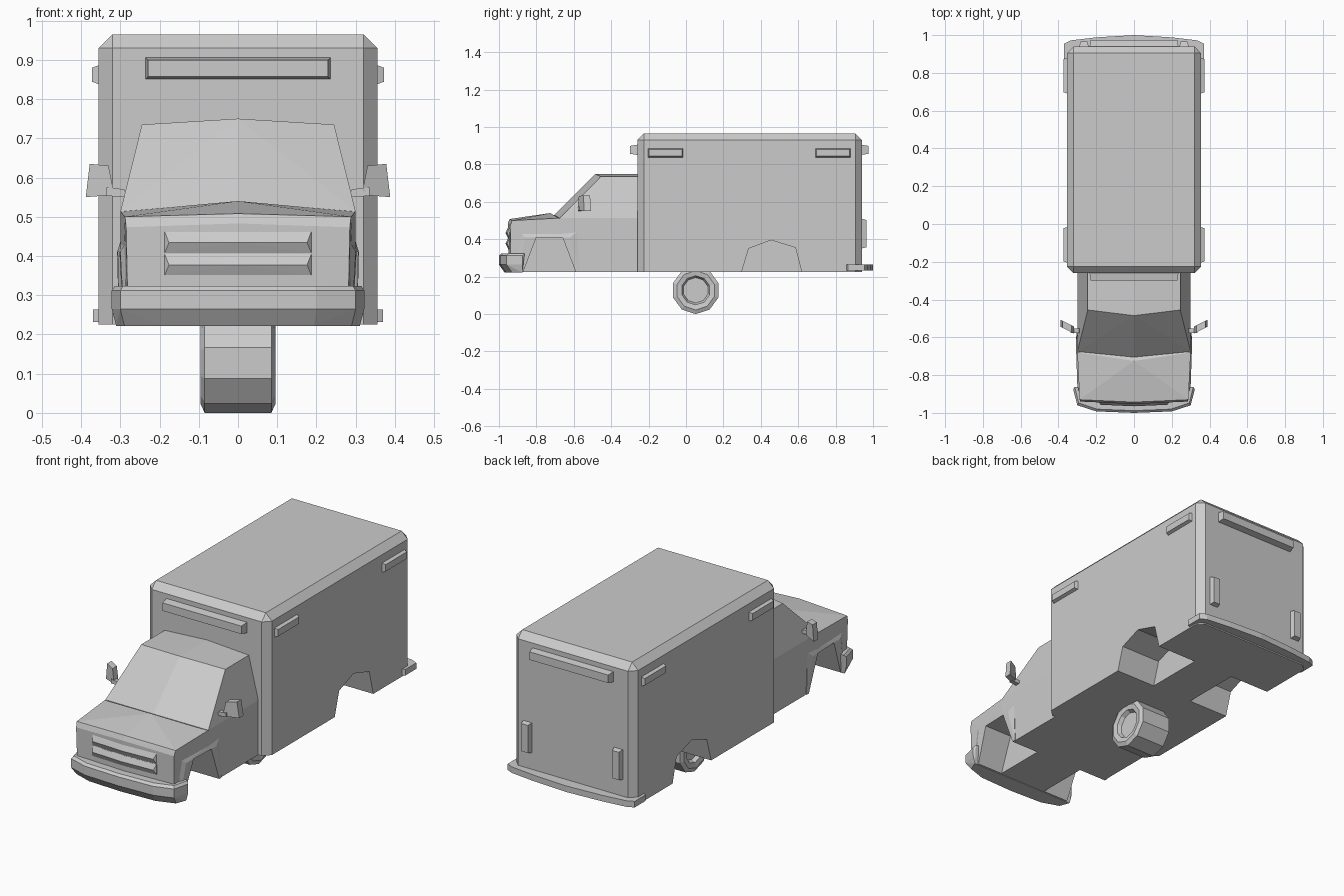
import bpy, bmesh, math
from mathutils import Vector

if "Cube" in bpy.data.objects:
    bpy.data.objects.remove(bpy.data.objects["Cube"], do_unlink=True)

grey = bpy.data.materials.new("plain_grey")
grey.use_nodes = True
grey.diffuse_color = (0.6, 0.6, 0.6, 1)
grey.node_tree.nodes["Principled BSDF"].inputs["Base Color"].default_value = (0.6, 0.6, 0.6, 1)


def finish(name, bm):
    bmesh.ops.recalc_face_normals(bm, faces=bm.faces)
    mesh = bpy.data.meshes.new(name)
    bm.to_mesh(mesh)
    bm.free()
    mesh.materials.append(grey)
    obj = bpy.data.objects.new(name, mesh)
    bpy.context.collection.objects.link(obj)
    return obj


def hull(name, points, mirror=False):
    """Flat-faced convex solid around the points, optionally symmetric in x."""
    pts = {tuple(p) for p in points}
    if mirror:
        pts |= {(-x, y, z) for x, y, z in pts}
    bm = bmesh.new()
    for p in sorted(pts):
        bm.verts.new(p)
    out = bmesh.ops.convex_hull(bm, input=bm.verts)
    loose = [v for v in out["geom_interior"] if isinstance(v, bmesh.types.BMVert)]
    bmesh.ops.delete(bm, geom=loose, context='VERTS')
    bmesh.ops.dissolve_limit(bm, angle_limit=0.01, verts=bm.verts, edges=bm.edges)
    return finish(name, bm)


def flip(points, side):
    return [(side * x, y, z) for x, y, z in points]


def lamp(name, centre, half, axis, out):
    """Box on a wall, its outer face slightly smaller than its base."""
    points = []
    for a in (-1, 1):
        for b in (-1, 1):
            for c in (-1, 1):
                s = Vector((a, b, c))
                shrink = 0.007 if s[axis] == out else 0
                points.append(tuple(centre[i] + s[i] * (half[i] - (shrink if i != axis else 0))
                                    for i in range(3)))
    return hull(name, points)


def cut_arches(targets, outline, inner):
    """Cut a wheel arch into both sides of the targets."""
    for side in (-1, 1):
        cutter = hull("arch_cutter", flip([(x, y, z) for y, z in outline for x in (inner, 0.5)], side))
        cutter.hide_render = True
        for obj in targets:
            mod = obj.modifiers.new("arch", 'BOOLEAN')
            mod.operation = 'DIFFERENCE'
            mod.solver = 'EXACT'
            mod.object = cutter
            bpy.context.view_layer.objects.active = obj
            bpy.ops.object.modifier_apply(modifier=mod.name)
        bpy.data.objects.remove(cutter, do_unlink=True)


# Cargo box with chamfered upright and roof edges
floor, roof = 0.225, 0.965
bm = bmesh.new()
bmesh.ops.create_cube(bm, size=1)
for v in bm.verts:
    v.co = (v.co.x * 0.71, v.co.y * 1.2 + 0.34, roof if v.co.z > 0 else floor)
edges = [e for e in bm.edges if max(v.co.z for v in e.verts) > 0.5]
bmesh.ops.bevel(bm, geom=edges, offset=0.035, segments=1, affect='EDGES')
cargo_box = finish("cargo_box", bm)
cut_arches([cargo_box], [(0.29, 0.2), (0.335, 0.35), (0.455, 0.395), (0.585, 0.355), (0.625, 0.2)], 0.12)

# Cabin with raked windscreen
cabin = hull("cabin", [
    (0.3, -0.24, floor), (0.3, -0.68, floor), (0, -0.7, floor),
    (0.3, -0.24, 0.513), (0.3, -0.675, 0.513), (0, -0.705, 0.53),
    (0.245, -0.455, 0.735), (0, -0.485, 0.75), (0.245, -0.24, 0.735), (0, -0.24, 0.75)], True)

# Engine bay and bonnet
engine_bay = hull("engine_bay", [
    (0.28, -0.935, floor), (0, -0.948, floor), (0.3, -0.66, floor),
    (0.285, -0.94, 0.473), (0, -0.953, 0.483),
    (0.288, -0.93, 0.5), (0, -0.943, 0.508),
    (0.3, -0.68, 0.513), (0, -0.725, 0.54), (0, -0.66, 0.5), (0.3, -0.66, 0.5)], True)

# Fender flares with a sloping upper face
flares = []
for side in (-1, 1):
    outer = [(0.284, -0.89, 0.44), (0.299, -0.58, 0.44), (0.3, -0.86, 0.41),
             (0.308, -0.62, 0.41), (0.29, -0.9, floor), (0.304, -0.57, floor)]
    inner = [(0.25, y, z) for x, y, z in outer]
    flares.append(hull("fender_flare", flip(outer + inner, side)))
cut_arches([cabin, engine_bay] + flares,
           [(-0.88, 0.2), (-0.8, 0.41), (-0.66, 0.41), (-0.58, 0.2)], 0.14)

# Grille ribs
for top in (0.462, 0.405):
    hull("grille_rib", [(0.187, -0.935, top), (0.187, -0.944, top), (0, -0.952, top),
                        (0.176, -0.957, top - 0.028), (0, -0.965, top - 0.028),
                        (0.187, -0.944, top - 0.054), (0, -0.952, top - 0.054),
                        (0.187, -0.935, top - 0.054)], True)

# Front bumper, tucked in at the bottom
points = []
for x, y in [(0, -1), (0.2, -0.992), (0.3, -0.96), (0.322, -0.875)]:
    points += [(x, y, 0.265), (x, y, 0.312), (x * 0.975, y + 0.012, 0.324),
               (x * 0.965, y + (0.03 if y < -0.9 else 0), 0.222)]
hull("front_bumper", points, True)

# Rear step bumper
plan = [(0, 1), (0.2, 0.988), (0.335, 0.972), (0.37, 0.955), (0.37, 0.865), (0.34, 0.85)]
hull("rear_bumper", [(x, y, z) for x, y in plan for z in (0.232, 0.264)], True)

# Door mirrors on angled arms
for side in (-1, 1):
    head = [(0.318, 0.57), (0.33, 0.63), (0.378, 0.635), (0.388, 0.55), (0.325, 0.555)]
    hull("mirror_head", flip([(x, -0.56 + (x - 0.32) * 0.5 + d, z)
                              for x, z in head for d in (-0.018, 0.018)], side))
    arm = [(0.28, 0.55), (0.29, 0.57), (0.335, 0.575), (0.335, 0.553)]
    hull("mirror_arm", flip([(x, -0.565 + d, z) for x, z in arm for d in (-0.012, 0.012)], side))

# Marker lamps on all four walls, and door handles
for side in (-1, 1):
    for y in (-0.11, 0.785):
        lamp("side_lamp", (side * 0.362, y, 0.862), (0.01, 0.095, 0.025), 0, side)
    lamp("rear_handle", (side * 0.265, 0.95, 0.43), (0.026, 0.015, 0.08), 1, 1)
lamp("front_lamp", (0, -0.278, 0.878), (0.236, 0.022, 0.028), 1, -1)
lamp("rear_lamp", (0, 0.955, 0.878), (0.236, 0.02, 0.028), 1, 1)

# Ten-sided wheel with recessed hubs, lathed around x
half = [(0.07, 0.068), (0.09, 0.078), (0.095, 0.105), (0.085, 0.127)]
profile = half + [(-x, r) for x, r in reversed(half)]
sides = 10
bm = bmesh.new()
rings = []
for x, r in profile:
    turn = [math.tau * k / sides + math.pi / 2 for k in range(sides)]
    rings.append([bm.verts.new((x, 0.052 + r * math.cos(a), 0.127 + r * math.sin(a))) for a in turn])
for a, b in zip(rings, rings[1:]):
    for k in range(sides):
        n = (k + 1) % sides
        bm.faces.new((a[k], a[n], b[n], b[k]))
bm.faces.new(rings[0])
bm.faces.new(rings[-1])
finish("wheel", bm)
